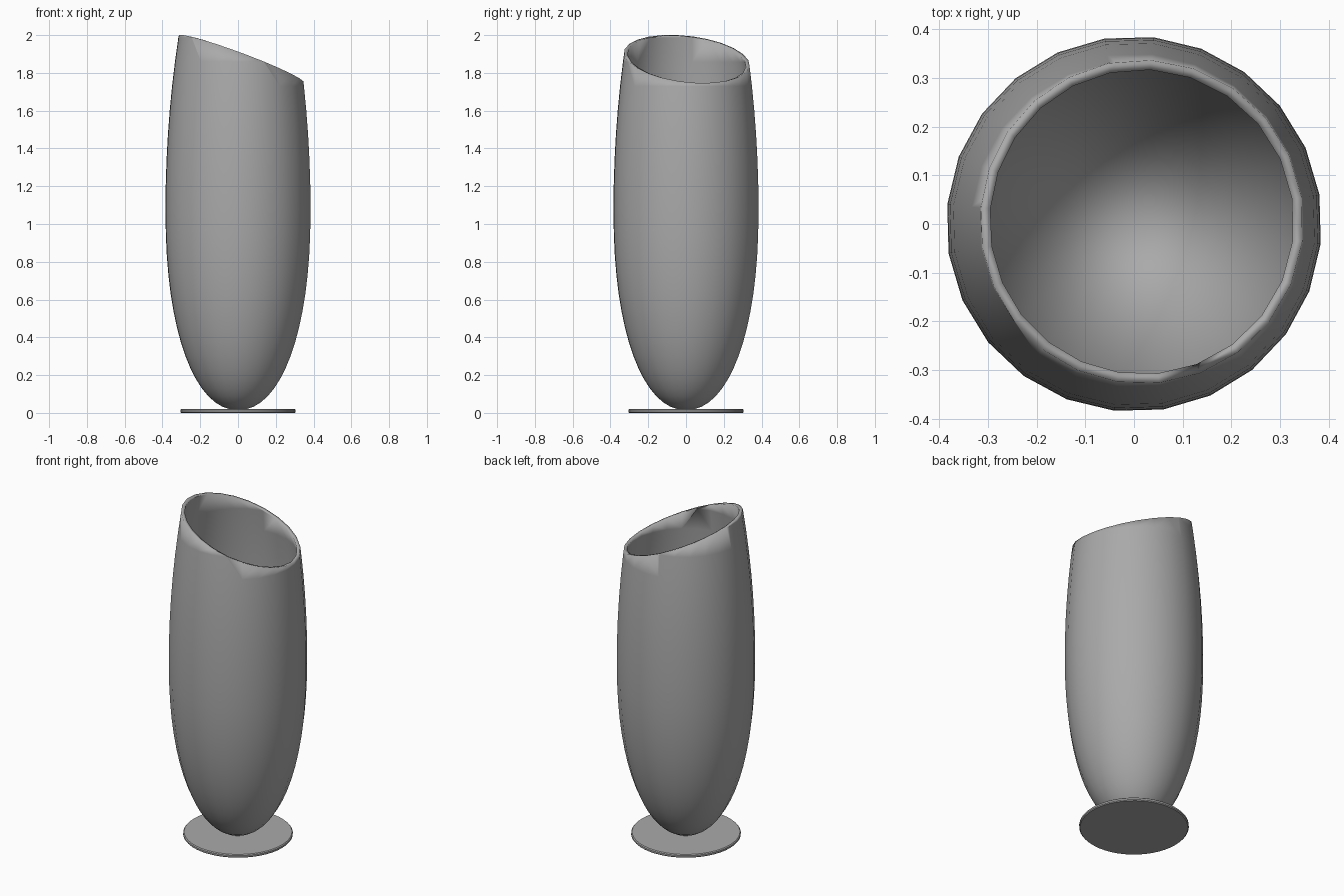
import bpy, bmesh, math
from mathutils import Vector, Matrix

cube = bpy.data.objects.get("Cube")
if cube:
    bpy.data.objects.remove(cube)

# One plain grey for the whole model
grey = bpy.data.materials.new("plain grey")
grey.use_nodes = True
colour = (0.4, 0.4, 0.4, 1)
grey.diffuse_color = colour
grey.node_tree.nodes["Principled BSDF"].inputs["Base Color"].default_value = colour


def add_part(name, bm, angle):
    bmesh.ops.recalc_face_normals(bm, faces=bm.faces)
    mesh = bpy.data.meshes.new(name)
    bm.to_mesh(mesh)
    bm.free()
    mesh.materials.append(grey)
    obj = bpy.data.objects.new(name, mesh)
    bpy.context.collection.objects.link(obj)
    bpy.ops.object.select_all(action='DESELECT')
    obj.select_set(True)
    bpy.context.view_layer.objects.active = obj
    bpy.ops.object.shade_smooth_by_angle(angle=math.radians(angle))
    return obj


def lathe(profile, sides, turn=0):
    bm = bmesh.new()
    verts = [bm.verts.new((r, 0, z)) for r, z in profile]
    edges = [bm.edges.new(pair) for pair in zip(verts, verts[1:])]
    bmesh.ops.spin(bm, geom=verts + edges, cent=(0, 0, 0), axis=(0, 0, 1),
                   angle=math.tau, steps=sides, use_merge=True)
    bmesh.ops.remove_doubles(bm, verts=bm.verts, dist=0.0005)
    bmesh.ops.rotate(bm, verts=bm.verts, cent=(0, 0, 0),
                     matrix=Matrix.Rotation(math.radians(turn), 3, 'Z'))
    return bm


# Vessel: tall egg-shaped wall, cut on a slant at the mouth
profile = [(0, 0.015)]
LOW, WIDE, RADIUS = 0.015, 1.08, 0.386
for i in range(1, 17):
    a = math.pi / 2 * i / 16
    profile.append((RADIUS * math.sin(a) ** 0.93, WIDE - (WIDE - LOW) * math.cos(a) ** 0.9))
for i in range(1, 9):
    z = WIDE + i * 0.13
    profile.append((RADIUS - 0.075 * ((z - WIDE) / 0.95) ** 2, z))
bm = lathe(profile, 24, turn=9)
bmesh.ops.bisect_plane(bm, geom=bm.verts[:] + bm.edges[:] + bm.faces[:], dist=0.0001,
                       plane_co=(0, 0, 1.88), plane_no=Vector((0.37, 0.1, 1)),
                       clear_outer=True)
vessel = add_part("vessel", bm, 40)
wall = vessel.modifiers.new("wall thickness", 'SOLIDIFY')
wall.thickness = 0.02
wall.offset = -1

# Foot: thin round plate with a softened edge
foot_profile = [(0, 0), (0.3, 0), (0.305, 0.005), (0.305, 0.015), (0.3, 0.02), (0, 0.02)]
add_part("foot", lathe(foot_profile, 48), 30)
